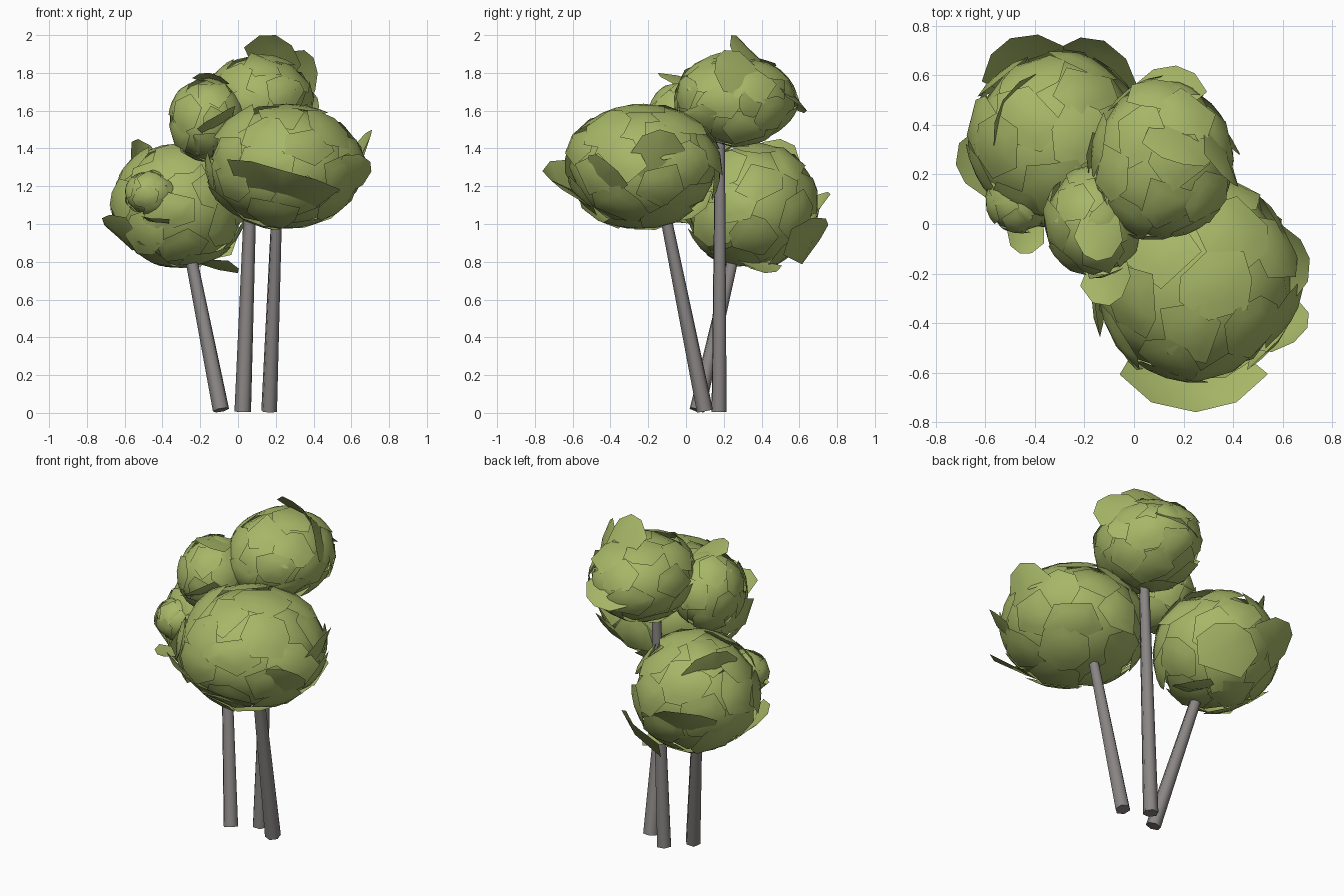
import bpy, bmesh, math, random
from mathutils import Vector

if "Cube" in bpy.data.objects:
    bpy.data.objects.remove(bpy.data.objects["Cube"], do_unlink=True)
random.seed(7)


def material(name, rgb):
    m = bpy.data.materials.new(name)
    m.use_nodes = True
    m.diffuse_color = (*rgb, 1)
    m.node_tree.nodes["Principled BSDF"].inputs["Base Color"].default_value = (*rgb, 1)
    return m


leaf_green = material("leaf green", (0.385, 0.475, 0.137))
bark_grey = material("bark grey", (0.25, 0.235, 0.23))


def finish(bm, name, mat, angle):
    mesh = bpy.data.meshes.new(name)
    bm.to_mesh(mesh)
    bm.free()
    mesh.materials.append(mat)
    ob = bpy.data.objects.new(name, mesh)
    bpy.context.scene.collection.objects.link(ob)
    bpy.ops.object.select_all(action="DESELECT")
    ob.select_set(True)
    bpy.context.view_layer.objects.active = ob
    bpy.ops.object.shade_smooth_by_angle(angle=math.radians(angle))


def trunk(name, foot, top):
    # Tapered six-sided pole between two points
    foot, top = Vector(foot), Vector(top)
    axis = top - foot
    bm = bmesh.new()
    bmesh.ops.create_cone(bm, cap_ends=True, segments=6, radius1=0.044,
                          radius2=0.028, depth=axis.length)
    rot = axis.to_track_quat("Z", "Y").to_matrix().to_4x4()
    bmesh.ops.transform(bm, matrix=rot, verts=bm.verts)
    bmesh.ops.translate(bm, vec=(foot + top) / 2, verts=bm.verts)
    finish(bm, name, bark_grey, 65)


def shell_patch(bm, center, radii, d, size, lift):
    # Irregular curved scale lying on the ellipsoid, one side lifted
    u = d.orthogonal().normalized()
    v = d.cross(u)
    n = random.choice((5, 6, 7))
    turn, open_at = random.uniform(0, 6), random.uniform(0, 6)

    def point(a, r):
        p = (d + (u * math.cos(a) + v * math.sin(a)) * r).normalized()
        p *= 0.985 + lift * r / size * math.cos(a - open_at)
        return bm.verts.new([c + k * q for c, k, q in zip(center, radii, p)])

    angles = [turn + math.tau * (i + random.uniform(-0.25, 0.25)) / n for i in range(n)]
    outer = [size * random.uniform(0.8, 1.2) for a in angles]
    mid = point(0, 0)
    inner_ring = [point(a, r * 0.55) for a, r in zip(angles, outer)]
    outer_ring = [point(a, r) for a, r in zip(angles, outer)]
    for i in range(n):
        j = (i + 1) % n
        bm.faces.new((mid, inner_ring[i], inner_ring[j]))
        bm.faces.new((inner_ring[i], outer_ring[i], outer_ring[j], inner_ring[j]))


def flare(bm, center, base, tip, width):
    # Loose scale peeling away from the shell
    base, tip = Vector(base), Vector(tip)
    along = tip - base
    out = (base - center).normalized()
    side = along.cross(out).normalized() * width / 2
    bow = side.cross(along).normalized() * width * 0.12
    if bow.dot(out) < 0:
        bow = -bow
    outline = ((-0.7, 0), (0.7, 0), (1, 0.55), (0.55, 0.9), (0, 1), (-0.6, 0.88), (-1, 0.5))
    ring = [bm.verts.new(base + side * s + along * t - bow * s * s) for s, t in outline]
    mid = bm.verts.new(base + along * 0.5 + bow * 0.3)
    for i, vert in enumerate(ring):
        f = bm.faces.new((mid, vert, ring[(i + 1) % len(ring)]))
        f.normal_update()
        if f.normal.dot(out) < 0:
            f.normal_flip()


def foliage(name, center, radii, count, flares=()):
    center = Vector(center)
    bm = bmesh.new()
    # Inner core closes the shell
    bmesh.ops.create_icosphere(bm, subdivisions=2, radius=0.94)
    for vert in bm.verts:
        vert.co = center + Vector([k * q for k, q in zip(radii, vert.co)])
    # Overlapping scales spread evenly round the core
    size = 2.3 / math.sqrt(count)
    for i in range(count):
        z = 1 - 2 * (i + 0.5) / count
        a = i * 2.4 + random.uniform(-0.2, 0.2)
        r = math.sqrt(1 - z * z)
        d = Vector((r * math.cos(a), r * math.sin(a), z))
        shell_patch(bm, center, radii, d, size, random.uniform(0.01, 0.06))
    for base, tip, width in flares:
        flare(bm, center, base, tip, width)
    finish(bm, name, leaf_green, 40)


# Trunks
trunk("right_trunk", (-0.09, 0.06, 0.015), (-0.3, 0.31, 1.08))
trunk("middle_trunk", (0.025, 0.175, 0.005), (0.08, 0.18, 1.55))
trunk("left_trunk", (0.165, 0.1, 0.01), (0.21, -0.14, 1.2))

# Large crowns
foliage("front_crown", (0.245, -0.225, 1.305), (0.43, 0.42, 0.34), 32, [
    ((0.2, -0.53, 1.12), (0.25, -0.76, 1.28), 0.62),
    ((0.55, -0.45, 1.2), (0.7, -0.42, 1.33), 0.28),
    ((0.6, -0.15, 1.22), (0.71, -0.14, 1.5), 0.3)])
foliage("back_crown", (-0.31, 0.34, 1.1), (0.365, 0.365, 0.345), 28, [
    ((-0.42, 0.6, 0.95), (-0.5, 0.75, 1.17), 0.36),
    ((-0.14, 0.58, 0.8), (-0.12, 0.74, 1.03), 0.36),
    ((-0.5, 0.46, 1.2), (-0.53, 0.5, 1.45), 0.34),
    ((-0.55, 0.22, 0.88), (-0.72, 0.24, 1.03), 0.3),
    ((-0.2, 0.35, 0.79), (0.0, 0.42, 0.74), 0.25),
    ((-0.42, 0.02, 1.0), (-0.46, -0.12, 1.03), 0.16)])
foliage("top_crown", (0.11, 0.255, 1.655), (0.295, 0.335, 0.25), 26, [
    ((0.19, 0.42, 1.82), (0.2, 0.24, 2.0), 0.32),
    ((0.34, 0.36, 1.75), (0.4, 0.16, 1.88), 0.26),
    ((0.12, 0.5, 1.74), (0.17, 0.64, 1.6), 0.3),
    ((0.34, 0.42, 1.66), (0.43, 0.28, 1.62), 0.16)])

# Small side tufts
foliage("middle_tuft", (-0.165, 0.01, 1.55), (0.205, 0.23, 0.225), 18, [
    ((-0.13, 0.05, 1.76), (-0.15, -0.15, 1.8), 0.2),
    ((-0.1, -0.14, 1.5), (-0.1, -0.33, 1.58), 0.24)])
foliage("low_tuft", (-0.46, 0.1, 1.165), (0.145, 0.14, 0.125), 12)
